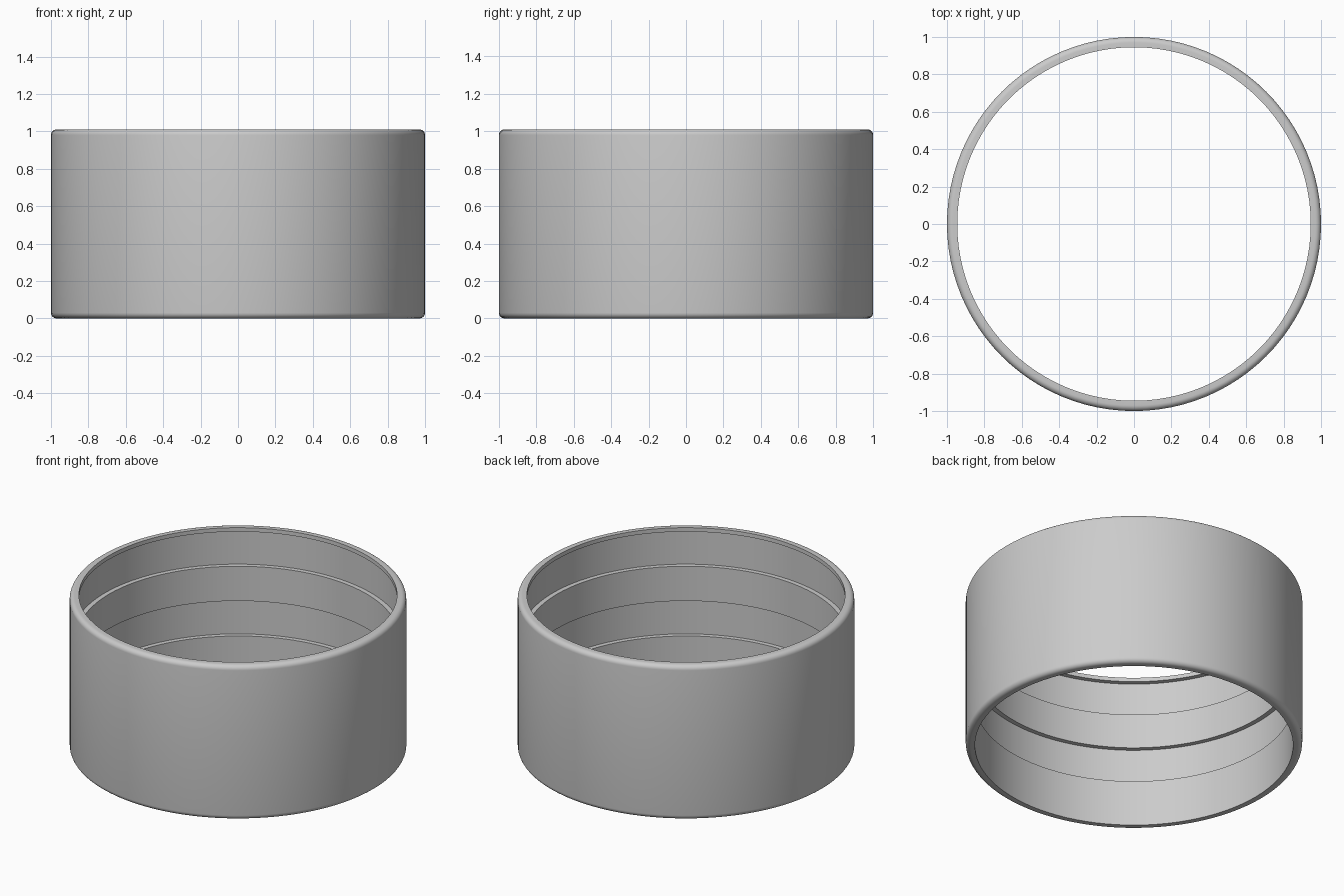
import bpy
import bmesh
import math

# Remove the default object
cube = bpy.data.objects.get("Cube")
if cube:
    bpy.data.objects.remove(cube, do_unlink=True)

HEIGHT = 1.01
OUTER = 1.0
INNER = 0.945
GROOVE = 0.975
FILLET = 0.03
SEGMENTS = 96
GROOVES = [(0.30, 0.53), (0.757, 0.984)]  # bottom and top of each groove

# Plain grey material
grey = bpy.data.materials.new("plain grey")
grey.use_nodes = True
colour = (0.6, 0.6, 0.6, 1.0)
grey.diffuse_color = colour
grey.node_tree.nodes["Principled BSDF"].inputs["Base Color"].default_value = colour


def fillet(z, start):
    """Quarter-round on the outer edge, centred at height z."""
    steps = 6
    angles = [math.radians(start + 90 * i / steps) for i in range(steps + 1)]
    return [(OUTER - FILLET + FILLET * math.cos(a), z + FILLET * math.sin(a))
            for a in angles]


# Wall section: rounded outside, stepped grooves inside
section = [(INNER, 0)]
section += fillet(FILLET, -90)
section += fillet(HEIGHT - FILLET, 0)
section.append((INNER, HEIGHT))
for low, high in reversed(GROOVES):
    section += [(INNER, high), (GROOVE, high), (GROOVE, low), (INNER, low)]

# Revolve the section into a closed ring
bm = bmesh.new()
verts = [bm.verts.new((r, 0, z)) for r, z in section]
edges = [bm.edges.new((verts[i - 1], verts[i])) for i in range(len(verts))]
bmesh.ops.spin(bm, geom=verts + edges, cent=(0, 0, 0), axis=(0, 0, 1),
               angle=math.tau, steps=SEGMENTS, use_merge=True)
bmesh.ops.remove_doubles(bm, verts=bm.verts, dist=0.0001)
bmesh.ops.recalc_face_normals(bm, faces=bm.faces)

mesh = bpy.data.meshes.new("grooved_ring")
bm.to_mesh(mesh)
bm.free()
mesh.materials.append(grey)
ring = bpy.data.objects.new("grooved_ring", mesh)
bpy.context.collection.objects.link(ring)

# Smooth the round walls and keep the groove edges sharp
bpy.ops.object.select_all(action="DESELECT")
ring.select_set(True)
bpy.context.view_layer.objects.active = ring
bpy.ops.object.shade_smooth_by_angle(angle=math.radians(30))
